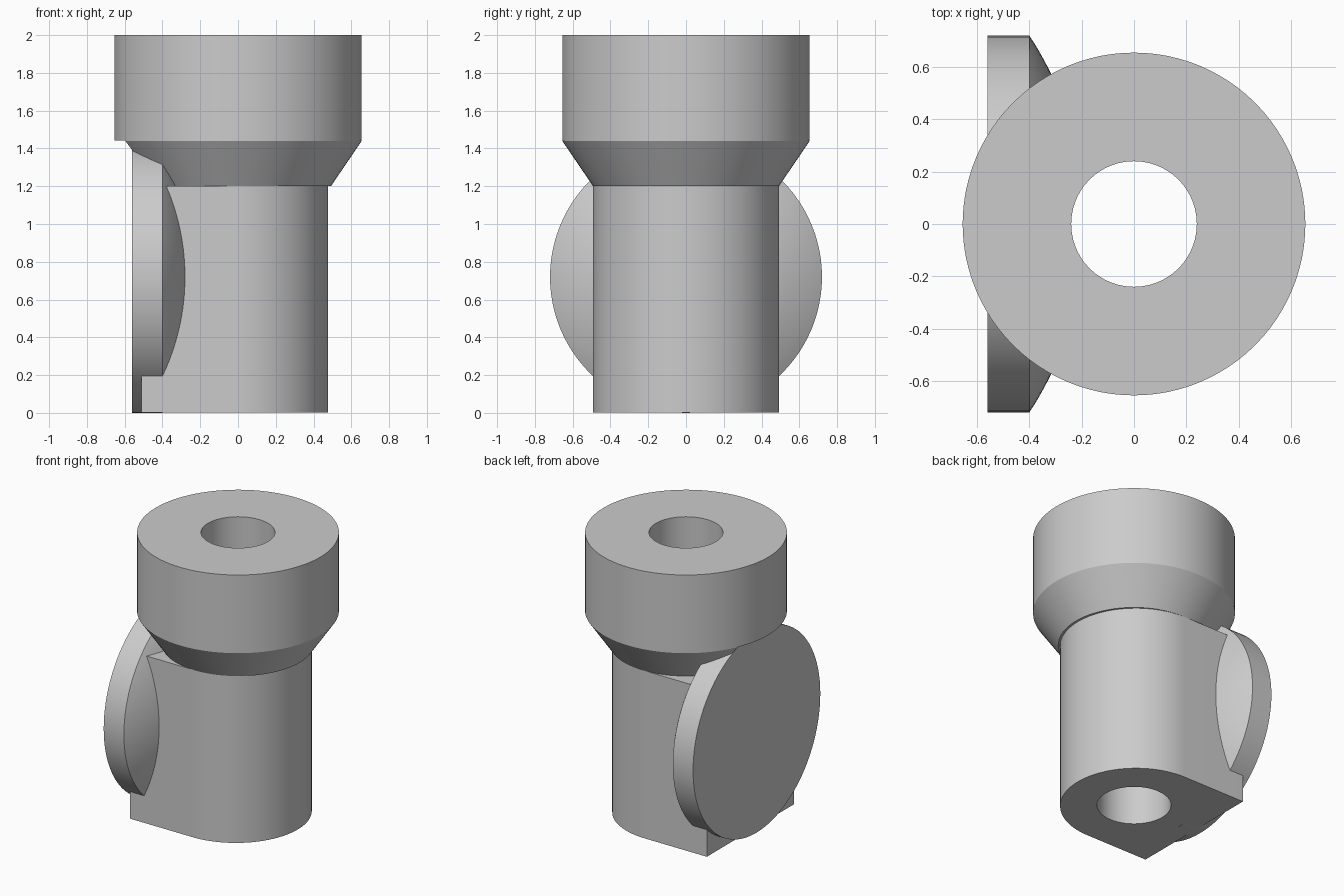
import bpy, bmesh, math
from mathutils import Matrix

if "Cube" in bpy.data.objects:
    bpy.data.objects.remove(bpy.data.objects["Cube"])

SEGS = 96
HOLE_R = 0.24
BODY_R = 0.492
BODY_SHIFT = -0.016
DISC_R = 0.72

grey = bpy.data.materials.new("plain_grey")
grey.use_nodes = True
colour = (0.6, 0.6, 0.6, 1)
grey.diffuse_color = colour
grey.node_tree.nodes["Principled BSDF"].inputs["Base Color"].default_value = colour


def finish(bm, name):
    bmesh.ops.recalc_face_normals(bm, faces=bm.faces)
    mesh = bpy.data.meshes.new(name)
    bm.to_mesh(mesh)
    bm.free()
    mesh.materials.append(grey)
    obj = bpy.data.objects.new(name, mesh)
    bpy.context.collection.objects.link(obj)
    return obj


def lathe(name, profile, closed=False):
    """Spin (radius, height) points around z; open profiles get capped ends."""
    bm = bmesh.new()
    rings = []
    for r, z in profile:
        rings.append([bm.verts.new((r * math.cos(a), r * math.sin(a), z))
                      for a in (2 * math.pi * i / SEGS for i in range(SEGS))])
    pairs = list(zip(rings, rings[1:]))
    if closed:
        pairs.append((rings[-1], rings[0]))
    else:
        bm.faces.new(rings[0])
        bm.faces.new(rings[-1])
    for low, high in pairs:
        for i in range(SEGS):
            j = (i + 1) % SEGS
            bm.faces.new((low[i], low[j], high[j], high[i]))
    return finish(bm, name)


def activate(obj):
    bpy.ops.object.select_all(action='DESELECT')
    obj.select_set(True)
    bpy.context.view_layer.objects.active = obj


def cut(obj, cutter):
    cutter.hide_render = True
    mod = obj.modifiers.new("cut", 'BOOLEAN')
    mod.operation = 'DIFFERENCE'
    mod.solver = 'EXACT'
    mod.object = cutter
    activate(obj)
    bpy.ops.object.modifier_apply(modifier=mod.name)
    bpy.data.objects.remove(cutter)


def smooth(obj):
    activate(obj)
    bpy.ops.object.shade_smooth_by_angle(angle=math.radians(25))


# Body: half round on the left side, square corners on the right side
bm = bmesh.new()
outline = []
for i in range(SEGS // 2 + 1):
    a = -math.pi / 2 + 2 * math.pi * i / SEGS
    outline.append((BODY_SHIFT + BODY_R * math.cos(a), BODY_R * math.sin(a)))
outline += [(-0.51, BODY_R), (-0.51, -BODY_R)]
base = bm.faces.new([bm.verts.new((x, y, 0.001)) for x, y in outline])
extruded = bmesh.ops.extrude_face_region(bm, geom=[base])
top = [v for v in extruded["geom"] if isinstance(v, bmesh.types.BMVert)]
bmesh.ops.translate(bm, verts=top, vec=(0, 0, 1.2))
body = finish(bm, "body")
cut(body, lathe("bore_cutter", [(HOLE_R, -0.5), (HOLE_R, 1.7)]))

# Collar: wide ring with a tapered underside and the bore through it
collar = lathe("collar", [(HOLE_R, 1.2), (BODY_R, 1.2), (0.655, 1.44),
                          (0.655, 2), (HOLE_R, 2)], closed=True)

# Small relief in the taper behind the disc
bm = bmesh.new()
bmesh.ops.create_cube(bm, size=1)
bmesh.ops.scale(bm, verts=bm.verts, vec=(0.3, 0.54, 0.24))
bmesh.ops.translate(bm, verts=bm.verts, vec=(-0.705, 0, 1.321))
cut(collar, finish(bm, "relief_cutter"))

# Side disc: flat outside, domed toward the body
DOME_CENTRE, DOME_R = -1.5, 1.315
profile = [(DISC_R, -0.56), (DISC_R, -0.4)]
steps = 10
for i in range(1, steps + 1):
    r = DISC_R + (0.42 - DISC_R) * i / steps
    profile.append((r, DOME_CENTRE + math.sqrt(DOME_R ** 2 - r ** 2)))
disc = lathe("side_disc", profile)
disc.data.transform(Matrix.Translation((0, 0, DISC_R)) @ Matrix.Rotation(math.pi / 2, 4, 'Y'))

for part in (body, collar, disc):
    smooth(part)
